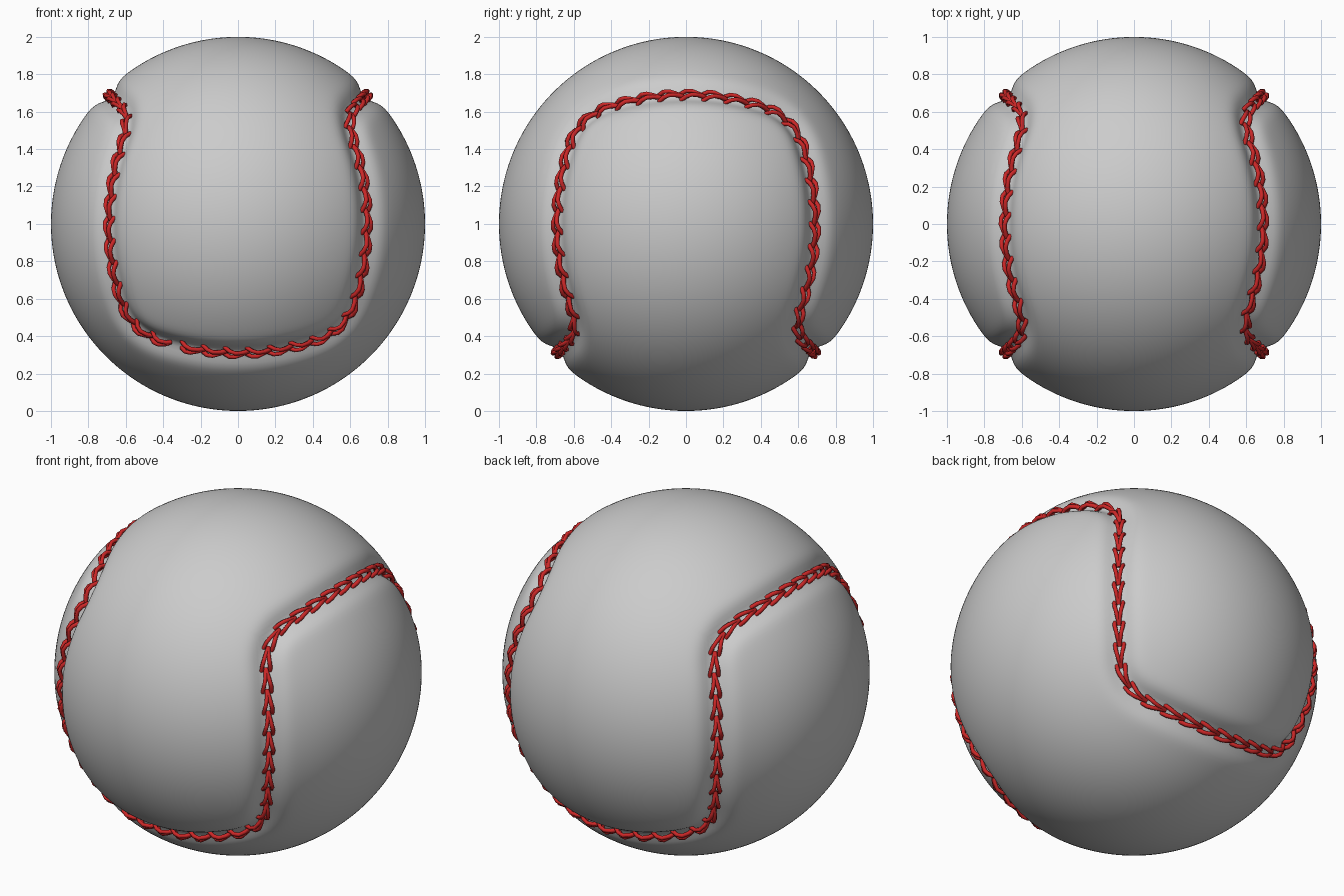
import bpy, bmesh, math
from mathutils import Vector
from mathutils.kdtree import KDTree

if "Cube" in bpy.data.objects:
    bpy.data.objects.remove(bpy.data.objects["Cube"])

CENTRE = Vector((0, 0, 1))
T = 0.65            # where the rounded corners begin on the cube edges

# Seam path: eight cube edges with rounded corners, thrown onto the sphere
corners = [Vector(c) for c in ((1, -1, -1), (1, -1, 1), (1, 1, 1), (1, 1, -1),
                               (-1, 1, -1), (-1, 1, 1), (-1, -1, 1), (-1, -1, -1))]
start = Vector((-0.47, -1, -1))
end = Vector((-0.56, -1, -1))


def line(a, b, n):
    return [a.lerp(b, i / n) for i in range(n)]


raw, last = [], start
for i, c in enumerate(corners):
    prev, nxt = corners[i - 1], corners[(i + 1) % 8]
    mid_in, mid_out = (prev + c) / 2, (nxt + c) / 2
    p0, p2 = mid_in.lerp(c, T), mid_out.lerp(c, T)
    raw += line(last, p0, 120)
    for k in range(60):
        u = k / 60
        raw.append(p0.lerp(c, u).lerp(c.lerp(p2, u), u))
    last = p2
raw += line(last, end, 20)
gap = line(end, start, 10) + [start]
seam = [p.normalized() for p in raw]
closed = seam + [p.normalized() for p in gap]

# Ball: spherified cube with a soft groove pressed in along the seam
tree = KDTree(len(closed))
for i, p in enumerate(closed):
    tree.insert(p, i)
tree.balance()
bm = bmesh.new()
bmesh.ops.create_cube(bm, size=2)
bmesh.ops.subdivide_edges(bm, edges=bm.edges[:], cuts=63, use_grid_fill=True)
for v in bm.verts:
    n = Vector([math.tan(a * math.pi / 4) for a in v.co]).normalized()
    d = tree.find(n)[2]
    v.co = CENTRE + n * (1 - 0.045 * math.exp(-(d / 0.07) ** 2))
for f in bm.faces:
    f.smooth = True
mesh = bpy.data.meshes.new("ball")
bm.to_mesh(mesh)
bm.free()
bpy.context.collection.objects.link(bpy.data.objects.new("ball", mesh))

# Arc-length lookup along the seam
length = [0.0]
for a, b in zip(seam, seam[1:]):
    length.append(length[-1] + (b - a).length)


def frame(s):
    s = min(max(s, 0), length[-1])
    lo, hi = 0, len(seam) - 2
    while lo < hi:
        m = (lo + hi + 1) // 2
        if length[m] <= s:
            lo = m
        else:
            hi = m - 1
    a, b = seam[lo], seam[lo + 1]
    n = a.lerp(b, (s - length[lo]) / (length[lo + 1] - length[lo])).normalized()
    return n, n.cross(b - a).normalized()


# Stitching: repeated arched V stitches, two strands each
curve = bpy.data.curves.new("stitching", 'CURVE')
curve.dimensions = '3D'
curve.bevel_depth = 0.012
curve.bevel_resolution = 1
curve.use_fill_caps = True
COUNT = 78
step = length[-1] / COUNT
profile = [(0.0, 0.024, 0.958), (0.25, 0.021, 0.985), (0.5, 0.014, 0.993),
           (0.8, 0.006, 0.982), (1.12, 0.0, 0.962)]   # along, sideways, radius
for i in range(COUNT):
    for side in (-1, 1):
        sp = curve.splines.new('POLY')
        sp.points.add(len(profile) - 1)
        for pt, (u, w, r) in zip(sp.points, profile):
            n, lat = frame((i + u) * step)
            pt.co = (*(CENTRE + n * r + lat * w * side), 1)
        sp.use_smooth = True
red = bpy.data.materials.new("red_thread")
red.diffuse_color = (0.6, 0.02, 0.02, 1)
red.use_nodes = True
red.node_tree.nodes["Principled BSDF"].inputs["Base Color"].default_value = red.diffuse_color
curve.materials.append(red)
stitching = bpy.data.objects.new("stitching", curve)
bpy.context.collection.objects.link(stitching)
bpy.context.view_layer.objects.active = stitching
stitching.select_set(True)
bpy.ops.object.convert(target='MESH')
